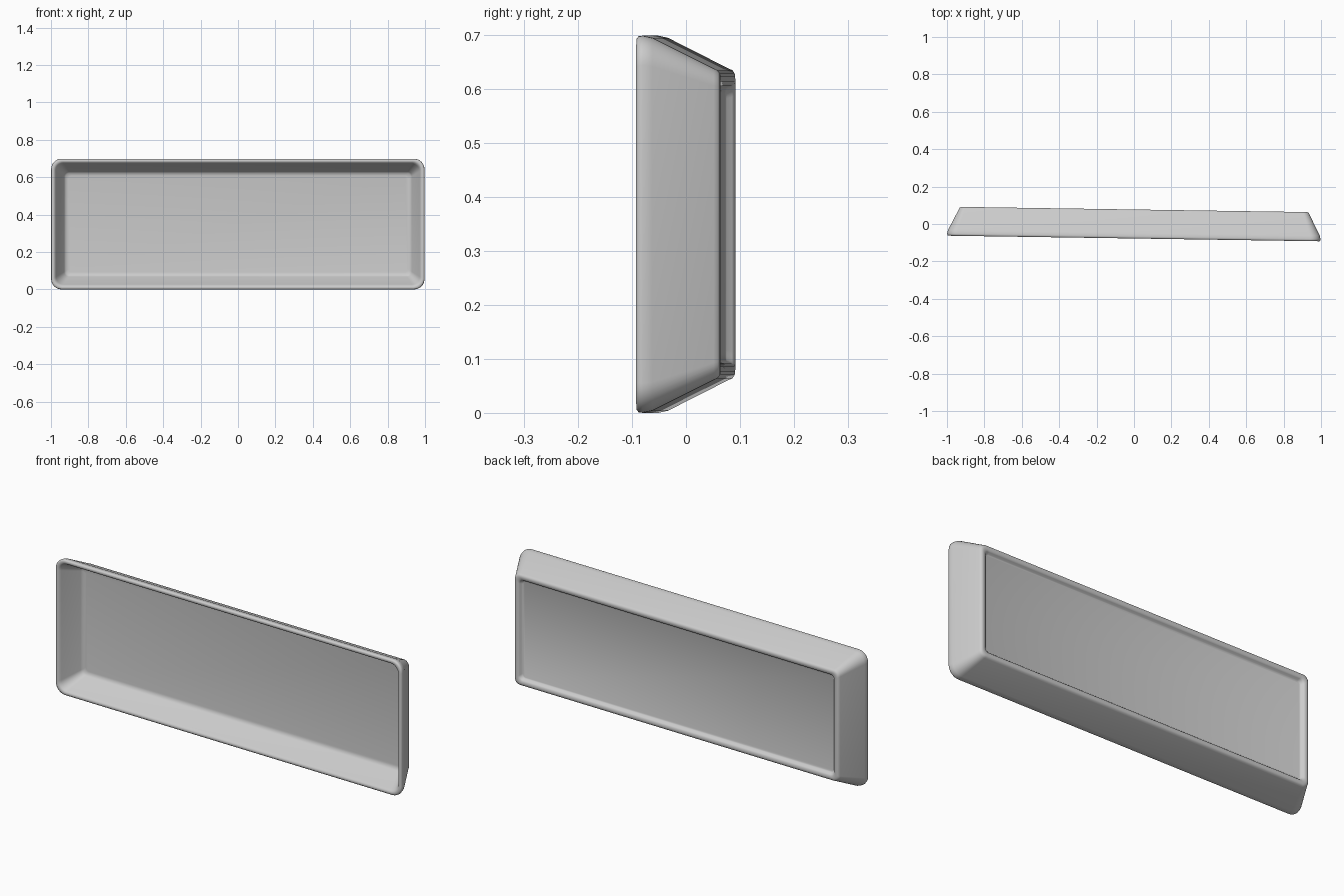
import bpy, bmesh, math

if "Cube" in bpy.data.objects:
    bpy.data.objects.remove(bpy.data.objects["Cube"])

HALF_W, HALF_H, DEPTH = 0.998, 0.349, 0.155
CORNER_STEPS = 8


def rounded_loop(bm, inset, depth, radius):
    """Rounded rectangle facing -y, set in from the rim outline."""
    w, h = HALF_W - inset - radius, HALF_H - inset - radius
    verts = []
    for i, (sx, sz) in enumerate([(1, 1), (-1, 1), (-1, -1), (1, -1)]):
        for k in range(CORNER_STEPS + 1):
            a = math.pi / 2 * (i + k / CORNER_STEPS)
            verts.append(bm.verts.new((sx * w + radius * math.cos(a),
                                       depth - DEPTH / 2,
                                       sz * h + radius * math.sin(a))))
    return verts


# Tray cross-section: inside floor -> inner wall -> rim -> outer wall -> foot -> underside
# (inset from rim outline, depth from rim, corner radius)
profile = [
    (0.090, 0.122, 0.020), (0.076, 0.119, 0.022), (0.068, 0.110, 0.026),
    (0.026, 0.014, 0.042), (0.020, 0.004, 0.045), (0.014, 0.000, 0.048),
    (0.006, 0.000, 0.052), (0.001, 0.004, 0.055), (0.000, 0.012, 0.055),
    (0.004, 0.030, 0.053), (0.061, 0.143, 0.032), (0.064, 0.150, 0.030),
    (0.070, 0.154, 0.028), (0.076, 0.155, 0.026), (0.086, 0.154, 0.024),
    (0.092, 0.149, 0.022), (0.096, 0.139, 0.020), (0.102, 0.136, 0.018),
]

bm = bmesh.new()
loops = [rounded_loop(bm, *p) for p in profile]
n = len(loops[0])
for a, b in zip(loops, loops[1:]):
    for i in range(n):
        j = (i + 1) % n
        bm.faces.new((a[i], a[j], b[j], b[i]))
bm.faces.new(loops[0])
bm.faces.new(loops[-1])
bmesh.ops.recalc_face_normals(bm, faces=bm.faces)

mesh = bpy.data.meshes.new("tray")
bm.to_mesh(mesh)
bm.free()
tray = bpy.data.objects.new("tray", mesh)
bpy.context.collection.objects.link(tray)

# Stand on its long edge, turned very slightly
tray.location = (0, 0, HALF_H)
tray.rotation_euler = (0, 0, -0.015)

bpy.context.view_layer.objects.active = tray
tray.select_set(True)
bpy.ops.object.shade_smooth_by_angle(angle=math.radians(50))
